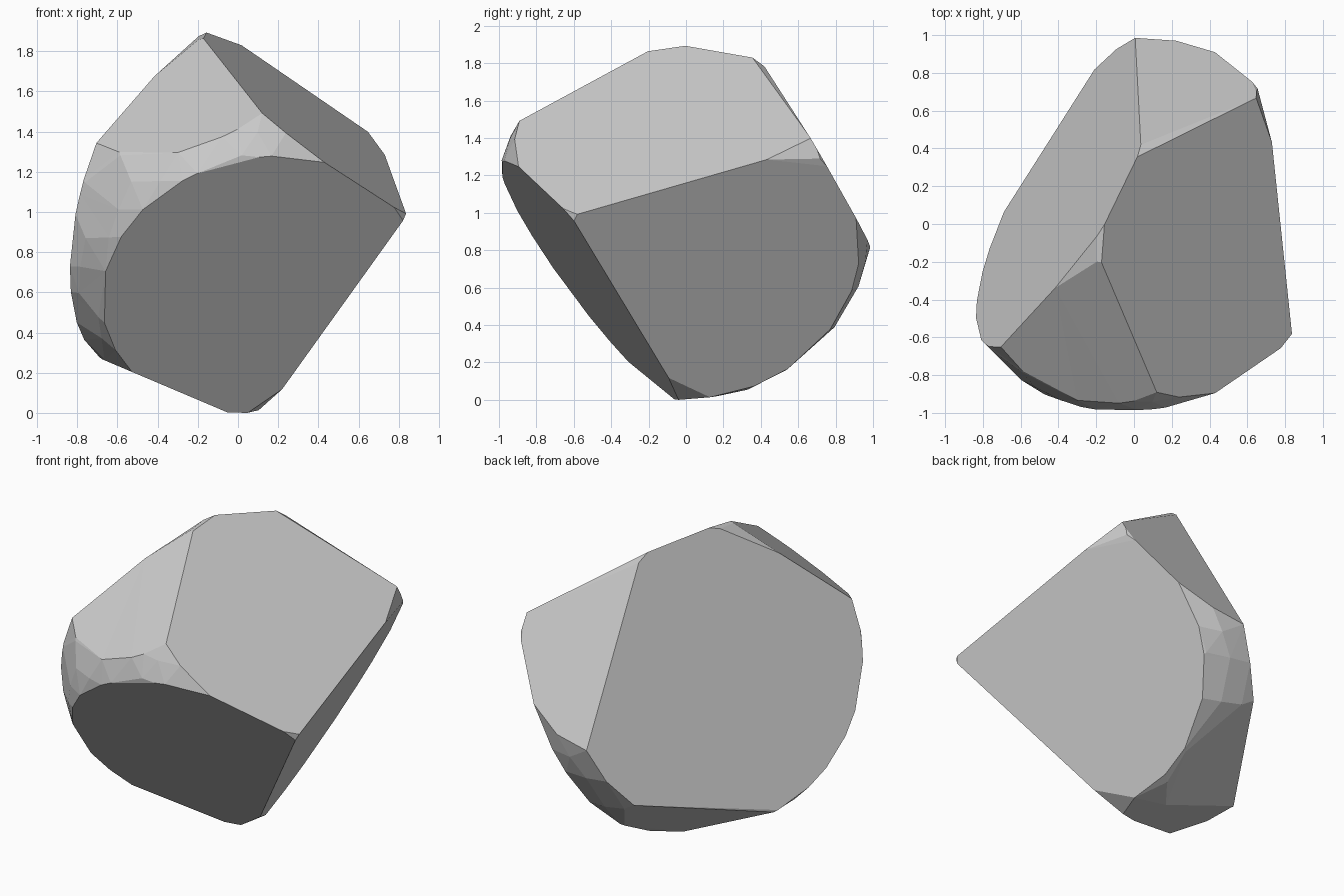
import bpy, bmesh, math
from mathutils import Vector

if "Cube" in bpy.data.objects:
    bpy.data.objects.remove(bpy.data.objects["Cube"])

CENTRE = Vector((0, 0, 1))

# Flat chips struck off the boulder: (outward normal, plane offset)
CHIPS = [
    ((0.851, 0.226, -0.474), 0.115),    # right, leaning under
    ((0.160, -0.790, -0.591), 0.040),   # front, leaning under
    ((-0.838, 0.459, 0.295), 0.690),    # back left
    ((-0.030, 0.860, 0.505), 1.260),    # back top
    ((0.610, -0.160, 0.775), 1.360),    # top right
    ((-0.300, -0.550, 0.780), 1.605),   # top front left
    ((-0.404, 0.469, -0.786), 0.116),   # back underside
    ((-0.390, 0.000, -0.920), 0.030),   # left underside
    # narrow chips along the ridges
    ((-0.250, -0.120, 0.960), 1.845),   # peak
    ((-0.600, -0.100, 0.800), 1.615),   # left ridge
    ((0.300, 0.500, 0.800), 1.640),     # back right ridge
    ((0.950, 0.250, 0.180), 1.030),     # right ridge
    ((0.550, -0.100, -0.830), 0.040),   # foot
]


def chip(bm, normal, offset):
    """Slice the boulder with a plane and cap the cut."""
    n = Vector(normal)
    co = n * (offset / n.length_squared)
    geom = bm.verts[:] + bm.edges[:] + bm.faces[:]
    cut = bmesh.ops.bisect_plane(bm, geom=geom, dist=1e-5, plane_co=co,
                                 plane_no=n.normalized(), clear_outer=True)
    edges = [e for e in cut["geom_cut"]
             if isinstance(e, bmesh.types.BMEdge) and e.is_boundary]
    if edges:
        bmesh.ops.holes_fill(bm, edges=edges, sides=0)


# Round boulder
bm = bmesh.new()
bmesh.ops.create_icosphere(bm, subdivisions=4, radius=1.015)
bmesh.ops.translate(bm, verts=bm.verts, vec=CENTRE)

for normal, offset in CHIPS:
    chip(bm, normal, offset)

# Merge slivers and nearly flat facets into larger, irregular ones
bmesh.ops.remove_doubles(bm, verts=bm.verts, dist=0.01)
bmesh.ops.dissolve_limit(bm, angle_limit=math.radians(10),
                         verts=bm.verts, edges=bm.edges)
bmesh.ops.triangulate(bm, faces=[f for f in bm.faces if len(f.verts) > 4])
bmesh.ops.recalc_face_normals(bm, faces=bm.faces)

# Centre it and stand it on the ground
lo = Vector([min(v.co[i] for v in bm.verts) for i in range(3)])
hi = Vector([max(v.co[i] for v in bm.verts) for i in range(3)])
base = Vector(((lo.x + hi.x) / 2, (lo.y + hi.y) / 2, lo.z))
bmesh.ops.translate(bm, verts=bm.verts, vec=-base)

mesh = bpy.data.meshes.new("rock")
bm.to_mesh(mesh)
bm.free()
rock = bpy.data.objects.new("rock", mesh)
bpy.context.collection.objects.link(rock)
